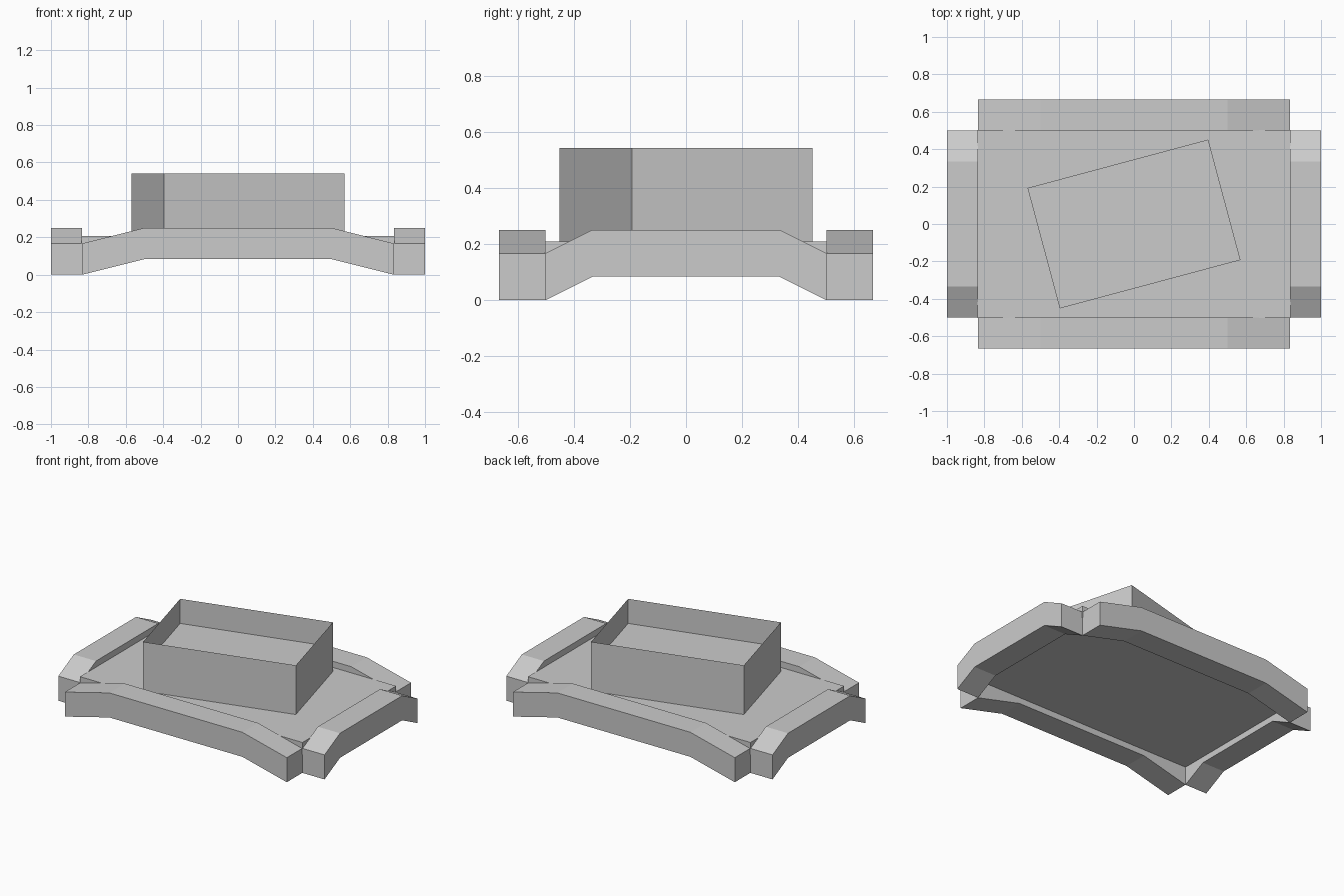
import bpy, bmesh, math
from mathutils import Matrix

if "Cube" in bpy.data.objects:
    bpy.data.objects.remove(bpy.data.objects["Cube"])


def finish(name, bm):
    bmesh.ops.recalc_face_normals(bm, faces=bm.faces)
    mesh = bpy.data.meshes.new(name)
    bm.to_mesh(mesh)
    bm.free()
    obj = bpy.data.objects.new(name, mesh)
    bpy.context.collection.objects.link(obj)
    return obj


def bent_beam(name, half, flat, inner, outer, angle):
    """Arched profile along x, extruded in y, then turned about z."""
    h, rise = 1 / 6, 1 / 12
    profile = [(-half, 0), (-flat, rise), (flat, rise), (half, 0),
               (half, h), (flat, h + rise), (-flat, h + rise), (-half, h)]
    bm = bmesh.new()
    face = bm.faces.new([bm.verts.new((x, -outer, z)) for x, z in profile])
    ext = bmesh.ops.extrude_face_region(bm, geom=[face])
    verts = [v for v in ext["geom"] if isinstance(v, bmesh.types.BMVert)]
    bmesh.ops.translate(bm, verts=verts, vec=(0, outer - inner, 0))
    bm.transform(Matrix.Rotation(math.radians(angle), 4, 'Z'))
    return finish(name, bm)


def block(name, size, z0, z1, angle=0):
    bm = bmesh.new()
    m = (Matrix.Rotation(math.radians(angle), 4, 'Z')
         @ Matrix.Translation((0, 0, (z0 + z1) / 2))
         @ Matrix.Diagonal((size[0], size[1], z1 - z0, 1)))
    bmesh.ops.create_cube(bm, size=1, matrix=m)
    return bm


# Arched beams around the rim
bent_beam("front_beam", 5 / 6, 0.5, 0.5, 2 / 3, 0)
bent_beam("back_beam", 5 / 6, 0.5, 0.5, 2 / 3, 180)
bent_beam("right_beam", 0.5, 1 / 3, 5 / 6, 1, 90)
bent_beam("left_beam", 0.5, 1 / 3, 5 / 6, 1, -90)

# Deck between the beams
finish("deck", block("deck", (1.672, 1.005), 0.125, 0.208))

# Turned box with thin parapet walls and a sunken roof
bm = block("box", (1, 2 / 3), 0.208, 0.542, 15)
caps = [f for f in bm.faces if abs(f.normal.z) > 0.9]
bmesh.ops.delete(bm, geom=caps, context='FACES_ONLY')
finish("box_walls", bm)

bm = bmesh.new()
bmesh.ops.create_grid(bm, x_segments=1, y_segments=1, size=0.5,
                      matrix=Matrix.Rotation(math.radians(15), 4, 'Z')
                      @ Matrix.Translation((0, 0, 0.375))
                      @ Matrix.Diagonal((1, 2 / 3, 1, 1)))
finish("sunken_roof", bm)
